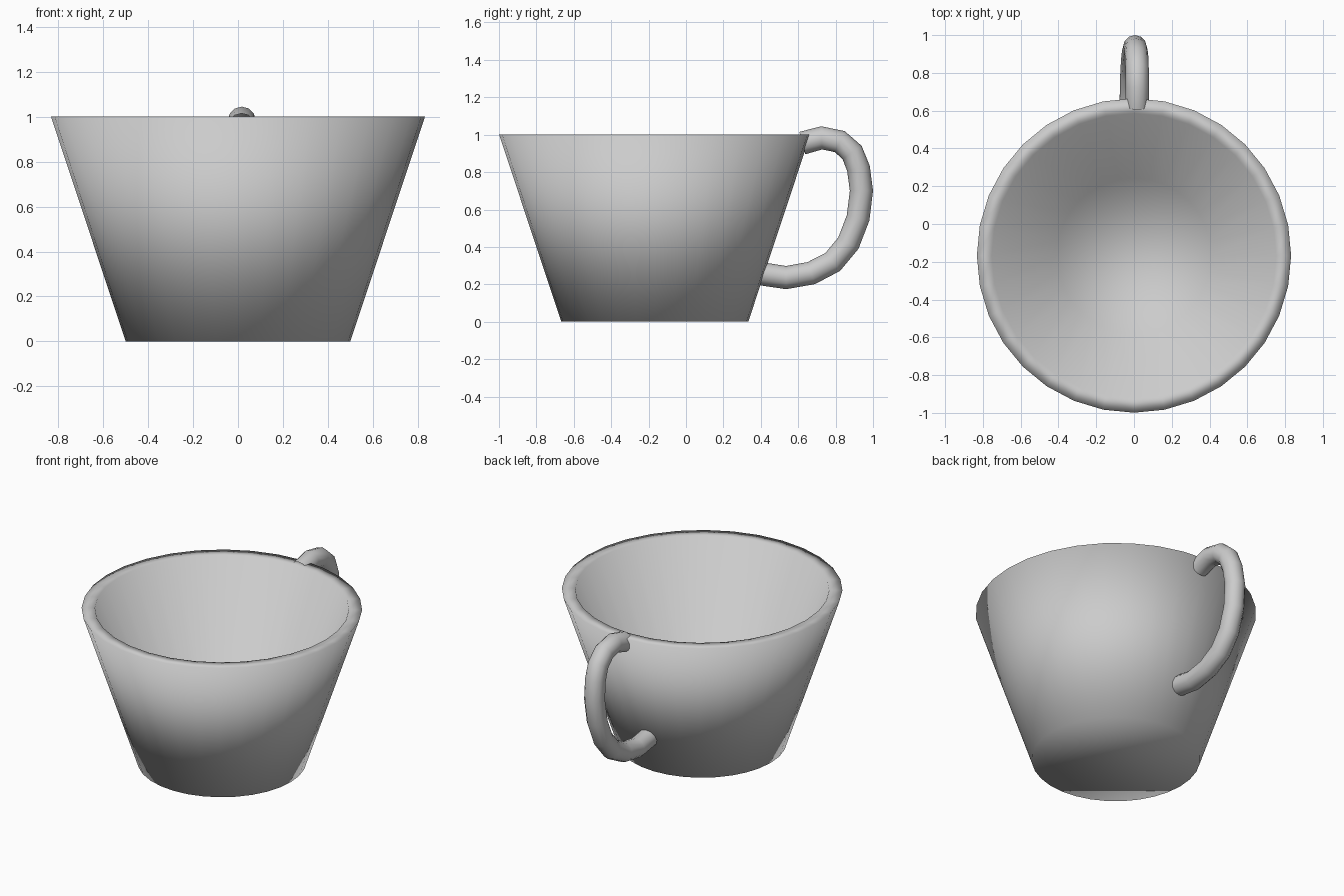
import bpy, bmesh, math
from mathutils import Vector

if "Cube" in bpy.data.objects:
    bpy.data.objects.remove(bpy.data.objects["Cube"])


def finish(name, bm):
    bmesh.ops.recalc_face_normals(bm, faces=bm.faces)
    mesh = bpy.data.meshes.new(name)
    bm.to_mesh(mesh)
    bm.free()
    for p in mesh.polygons:
        p.use_smooth = True
    obj = bpy.data.objects.new(name, mesh)
    bpy.context.collection.objects.link(obj)
    return obj


def loft(name, rings, caps=True):
    """Bridge consecutive rings of points and optionally cap both ends."""
    bm = bmesh.new()
    loops = [[bm.verts.new(p) for p in ring] for ring in rings]
    n = len(loops[0])
    for a, b in zip(loops, loops[1:]):
        for i in range(n):
            j = (i + 1) % n
            bm.faces.new((a[i], a[j], b[j], b[i]))
    if caps:
        bm.faces.new(loops[0])
        bm.faces.new(loops[-1])
    return finish(name, bm)


# Tapered cup: outer wall, flat rim, inner wall and floor
SIDES, CUP_Y = 32, -0.167
profile = [(0.50, 0.0), (0.832, 1.0), (0.753, 1.0), (0.41, 0.10)]
loft("cup_body", [
    [(r * math.sin(math.tau * i / SIDES), CUP_Y + r * math.cos(math.tau * i / SIDES), z)
     for i in range(SIDES)] for r, z in profile])

# Handle: round open tube along a C-shaped path, leaning slightly sideways
path = [(0.622, 0.955), (0.725, 0.983), (0.822, 0.963), (0.888, 0.905), (0.922, 0.82),
        (0.938, 0.70), (0.92, 0.555), (0.868, 0.42), (0.785, 0.32), (0.67, 0.26),
        (0.535, 0.236), (0.39, 0.258)]
TUBE, TUBE_SIDES = 0.062, 12
points = [Vector((0.016 - 0.030 * (0.955 - z) / 0.7, y, z)) for y, z in path]
rings = []
for k, p in enumerate(points):
    tangent = (points[min(k + 1, len(points) - 1)] - points[max(k - 1, 0)]).normalized()
    side = Vector((1, 0, 0))
    out = tangent.cross(side).normalized()
    rings.append([p + TUBE * (math.cos(a) * side + math.sin(a) * out)
                  for a in (math.tau * i / TUBE_SIDES for i in range(TUBE_SIDES))])
loft("handle", rings, caps=False)
